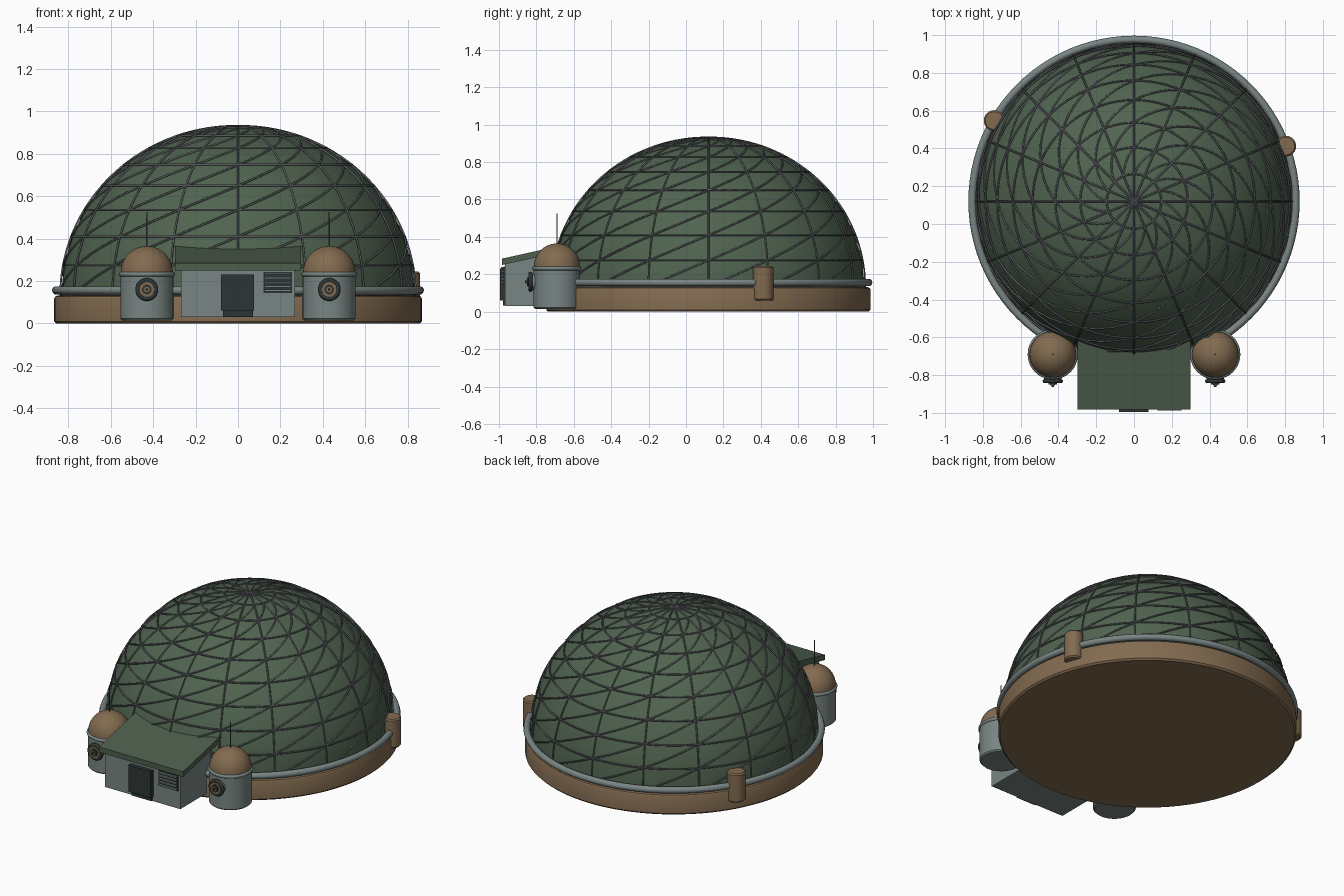
import bpy, bmesh, math
from mathutils import Matrix, Vector

if "Cube" in bpy.data.objects:
    bpy.data.objects.remove(bpy.data.objects["Cube"])

CY = 0.12          # dome centre on y
Z0, R, H = 0.135, 0.831, 0.797   # dome base height, radius, rise


def material(name, rgb):
    m = bpy.data.materials.new(name)
    m.diffuse_color = (*rgb, 1)
    m.use_nodes = True
    m.node_tree.nodes["Principled BSDF"].inputs["Base Color"].default_value = m.diffuse_color
    return m


GREEN = material("dome green", (0.08, 0.126, 0.08))
ROOF = material("roof green", (0.074, 0.112, 0.072))
BROWN = material("brown", (0.225, 0.147, 0.08))
GREY = material("blue grey", (0.19, 0.236, 0.228))
STRUT = material("strut grey", (0.105, 0.112, 0.118))
DARK = material("dark panel", (0.027, 0.035, 0.036))


def finish(ob, name, mat, angle=35):
    ob.name = name
    ob.data.materials.clear()
    ob.data.materials.append(mat)
    bpy.ops.object.select_all(action='DESELECT')
    ob.select_set(True)
    bpy.context.view_layer.objects.active = ob
    bpy.ops.object.shade_smooth_by_angle(angle=math.radians(angle))
    return ob


def from_bmesh(bm, name, mat):
    bmesh.ops.recalc_face_normals(bm, faces=bm.faces)
    me = bpy.data.meshes.new(name)
    bm.to_mesh(me)
    bm.free()
    ob = bpy.data.objects.new(name, me)
    bpy.context.collection.objects.link(ob)
    return finish(ob, name, mat)


def lathe(name, profile, mat, loc, n=48, face_front=False):
    """Spin (radius, height) points about z; optionally aim the axis at -y."""
    bm = bmesh.new()
    rows = [[bm.verts.new((r * math.cos(2 * math.pi * i / n),
                           r * math.sin(2 * math.pi * i / n), z)) for i in range(n)]
            for r, z in profile]
    for a, b in zip(rows, rows[1:]):
        for i in range(n):
            j = (i + 1) % n
            bm.faces.new((a[i], a[j], b[j], b[i]))
    bmesh.ops.remove_doubles(bm, verts=bm.verts, dist=1e-5)
    m = Matrix.Translation(loc)
    if face_front:
        m = m @ Matrix.Rotation(math.pi / 2, 4, 'X')
    bm.transform(m)
    return from_bmesh(bm, name, mat)


def disc(name, x, y, z, r, depth, mat):
    """Short cylinder pointing forward from y."""
    lathe(name, [(0, 0), (r, 0), (r, depth), (0, depth)], mat, (x, y, z), 32, True)


def box(name, lo, hi, mat):
    lo, hi = Vector(lo), Vector(hi)
    bm = bmesh.new()
    bmesh.ops.create_cube(bm, size=1)
    bm.transform(Matrix.Translation((lo + hi) / 2) @ Matrix.Diagonal((*(hi - lo), 1)))
    return from_bmesh(bm, name, mat)


def extrude_x(name, yz, half, mat):
    """Side profile extruded across x."""
    bm = bmesh.new()
    f = bm.faces.new([bm.verts.new((-half, y, z)) for y, z in yz])
    ext = bmesh.ops.extrude_face_region(bm, geom=[f])
    bmesh.ops.translate(bm, vec=(2 * half, 0, 0),
                        verts=[v for v in ext["geom"] if isinstance(v, bmesh.types.BMVert)])
    return from_bmesh(bm, name, mat)


def torus(name, loc, major, minor, mat, front=False, n=48):
    bpy.ops.mesh.primitive_torus_add(location=loc, major_radius=major, minor_radius=minor,
                                     major_segments=n, minor_segments=10,
                                     rotation=(math.pi / 2 if front else 0, 0, 0))
    return finish(bpy.context.object, name, mat, 60)


def tubes(name, paths, radius, mat):
    """Round tubes along (points, closed) paths."""
    cu = bpy.data.curves.new(name, 'CURVE')
    cu.dimensions = '3D'
    cu.bevel_depth, cu.bevel_resolution = radius, 1
    for pts, closed in paths:
        s = cu.splines.new('POLY')
        s.points.add(len(pts) - 1)
        for p, co in zip(s.points, pts):
            p.co = (*co, 1)
        s.use_cyclic_u = closed
    ob = bpy.data.objects.new(name, cu)
    bpy.context.collection.objects.link(ob)
    bpy.ops.object.select_all(action='DESELECT')
    ob.select_set(True)
    bpy.context.view_layer.objects.active = ob
    bpy.ops.object.convert(target='MESH')
    return finish(bpy.context.object, name, mat, 70)


def on_dome(az, el, sink=0.0):
    """Point on the dome; struts stand clear at the rim and sink in near the top."""
    a, e = math.radians(az), math.radians(el)
    off = 0.007 * math.cos(e) - sink
    r = (R + off) * math.cos(e)
    return (r * math.cos(a), CY + r * math.sin(a), Z0 + (H + off) * math.sin(e))


# Foundation and ring pipe
lathe("foundation", [(0, 0), (0.857, 0), (0.867, 0.01), (0.867, 0.117), (0.862, 0.127),
                     (0.85, 0.132), (0, 0.132)], BROWN, (0, CY, 0), 96)
torus("ring_pipe", (0, CY, 0.156), 0.857, 0.02, GREY, n=96)

# Dome shell
lathe("dome_shell", [(R * math.cos(math.radians(e)), H * math.sin(math.radians(e)))
                     for e in range(0, 91, 5)], GREEN, (0, CY, Z0), 96)

# Lattice: meridians, level rings and spiralling diagonals
STEP = 22.5
meridians = [([on_dome(k * STEP, e) for e in range(0, 91, 3)], False) for k in range(16)]
rings = [([on_dome(a * 5, e) for a in range(72)], True) for e in range(0, 81, 10)]
spirals = [([on_dome(k * STEP + STEP * e / 10, e, 0.002) for e in range(0, 81, 2)], False)
           for k in range(16)]
tubes("dome_lattice", meridians + rings + spirals, 0.005, STRUT)

# Side posts on the rim
for label, az in (("right", 20), ("left", 150)):
    a = math.radians(az)
    lathe(label + "_post", [(0, 0.06), (0.048, 0.06), (0.055, 0.068), (0.055, 0.236),
                            (0.047, 0.244), (0, 0.244)], BROWN,
          (0.855 * math.cos(a), CY + 0.855 * math.sin(a), 0), 24)

# Entrance hut and sloping roof
extrude_x("hut_body", [(-0.968, 0.03), (-0.968, 0.255), (-0.55, 0.345), (-0.55, 0.03)], 0.268, GREY)
extrude_x("hut_roof", [(-0.983, 0.25), (-0.983, 0.284), (-0.58, 0.373), (-0.58, 0.339)], 0.298, ROOF)
box("door", (-0.08, -0.995, 0.06), (0.076, -0.96, 0.23), DARK)
box("door_step", (-0.07, -0.978, 0.032), (0.07, -0.96, 0.062), DARK)

# Vent with slats
box("vent_back", (0.12, -0.975, 0.143), (0.255, -0.96, 0.243), DARK)
for i in range(5):
    z = 0.15 + i * 0.02
    box("vent_slat", (0.124, -0.988, z), (0.251, -0.97, z + 0.009), GREY)

# Twin turrets with cap, collar, antenna and porthole
for label, s in (("left", -1), ("right", 1)):
    x, y, z = s * 0.43, -0.69, 0.16
    lathe(label + "_turret", [(0, 0.015), (0.117, 0.015), (0.125, 0.023), (0.125, 0.24),
                              (0.117, 0.248), (0, 0.248)], GREY, (x, y, 0))
    torus(label + "_turret_collar", (x, y, 0.232), 0.122, 0.011, GREY)
    lathe(label + "_turret_cap", [(0.123 * math.cos(math.radians(t)),
                                   0.242 + 0.123 * math.sin(math.radians(t)))
                                  for t in range(0, 91, 9)], BROWN, (x, y, 0))
    lathe(label + "_antenna", [(0, 0.35), (0.0035, 0.35), (0.0025, 0.525), (0, 0.525)],
          STRUT, (x, y, 0), 8)
    disc(label + "_port_mount", x, y - 0.11, z, 0.046, 0.033, GREY)
    torus(label + "_port_rim", (x, y - 0.142, z), 0.043, 0.011, DARK, True, 32)
    disc(label + "_port_plate", x, y - 0.14, z, 0.036, 0.013, BROWN)
    disc(label + "_port_hub", x, y - 0.148, z, 0.023, 0.012, DARK)
    disc(label + "_port_button", x, y - 0.158, z, 0.013, 0.006, BROWN)
    disc(label + "_port_tip", x, y - 0.162, z, 0.006, 0.01, DARK)
